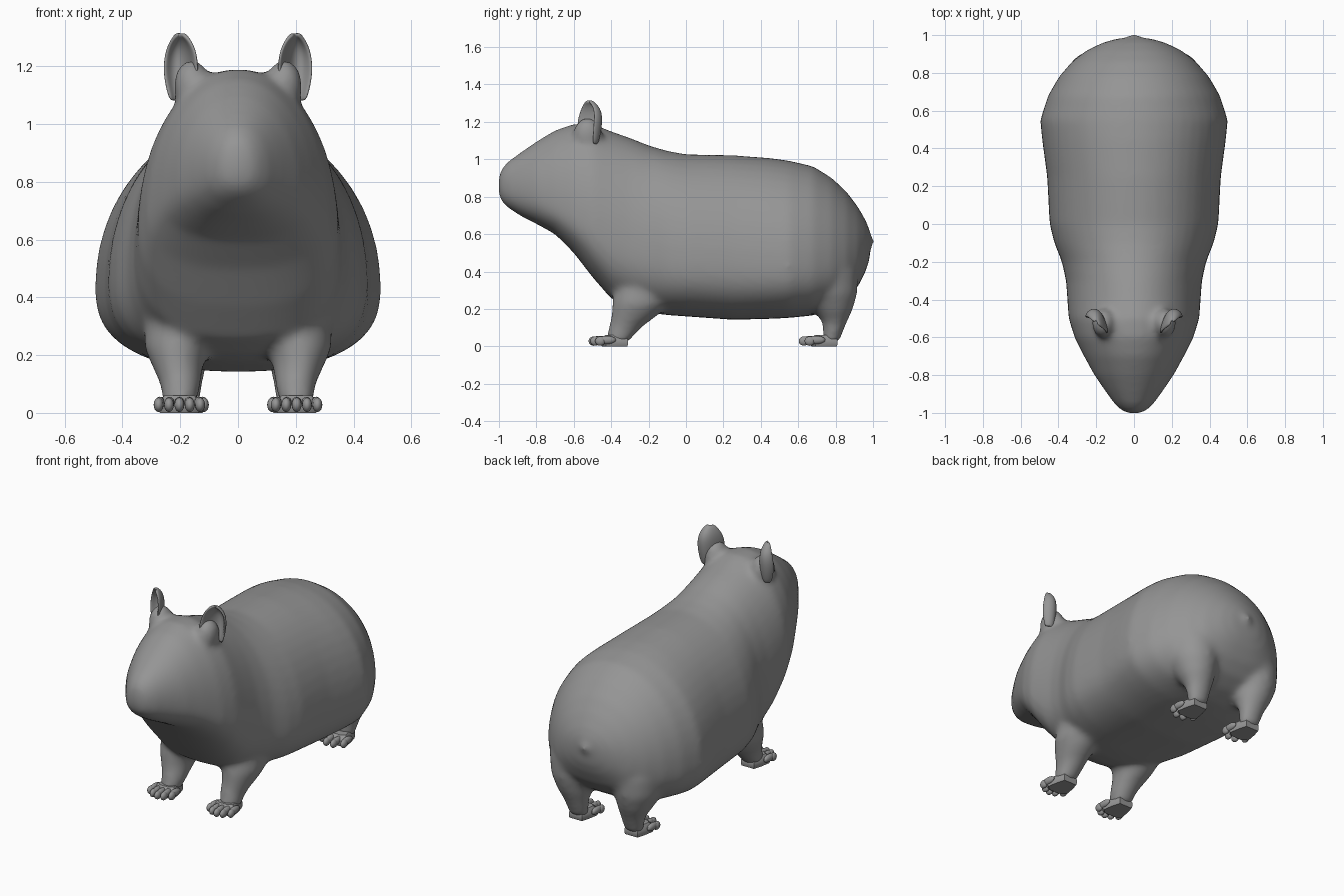
import bpy, bmesh, math
from mathutils import Matrix, Vector

if "Cube" in bpy.data.objects:
    bpy.data.objects.remove(bpy.data.objects["Cube"])

# Dark grey coat
coat = bpy.data.materials.new("dark_grey")
coat.diffuse_color = (.3, .3, .3, 1)
coat.use_nodes = True
coat.node_tree.nodes["Principled BSDF"].inputs["Base Color"].default_value = coat.diffuse_color


def make_object(name, bm):
    bmesh.ops.recalc_face_normals(bm, faces=bm.faces)
    for f in bm.faces:
        f.smooth = True
    me = bpy.data.meshes.new(name)
    bm.to_mesh(me)
    bm.free()
    me.materials.append(coat)
    ob = bpy.data.objects.new(name, me)
    bpy.context.collection.objects.link(ob)
    return ob


def loft(bm, rings):
    loops = [[bm.verts.new(p) for p in ring] for ring in rings]
    n = len(loops[0])
    for a, b in zip(loops, loops[1:]):
        for i in range(n):
            bm.faces.new((a[i], a[(i + 1) % n], b[(i + 1) % n], b[i]))
    bm.faces.new(loops[0][::-1])
    bm.faces.new(loops[-1])


def power(v, e):
    return math.copysign(abs(v) ** e, v)


def body_ring(y, top, bottom, half, mid, n=48):
    # Pear shaped section: round above the widest height, fuller below it
    pts = []
    for i in range(n):
        a = 2 * math.pi * i / n
        c, s = math.cos(a), math.sin(a)
        e = 0.98 if s > 0 else 0.8
        h = top - mid if s > 0 else mid - bottom
        pts.append((half * power(c, e), y, mid + h * power(s, e)))
    return pts


def leg_ring(side, x, y, z, rx, ry, n=20):
    return [(side * x + rx * math.cos(2 * math.pi * i / n),
             y + ry * math.sin(2 * math.pi * i / n), z) for i in range(n)]


def ellipsoid(bm, centre, radii):
    bmesh.ops.create_uvsphere(
        bm, u_segments=16, v_segments=10, radius=1,
        matrix=Matrix.Translation(centre) @ Matrix.Diagonal((*radii, 1)))


# Body and head: y, top, bottom, half width, widest height
stations = [
    (-1.003, .90, .82, .03, .86), (-.987, .95, .775, .066, .855),
    (-.95, .99, .74, .105, .845), (-.88, 1.04, .695, .155, .83),
    (-.8, 1.095, .655, .21, .80), (-.7, 1.155, .60, .265, .745),
    (-.6, 1.19, .50, .315, .69), (-.5, 1.19, .37, .346, .64),
    (-.4, 1.15, .255, .353, .58), (-.3, 1.115, .205, .36, .53),
    (-.2, 1.075, .18, .382, .49), (-.1, 1.045, .167, .422, .46),
    (0, 1.027, .16, .447, .45), (.25, 1.022, .142, .46, .44),
    (.45, 1.007, .147, .487, .43), (.55, .993, .152, .497, .43),
    (.68, .963, .165, .455, .44), (.78, .90, .20, .397, .45),
    (.86, .825, .25, .328, .46), (.92, .745, .32, .25, .48),
    (.96, .675, .40, .165, .52), (.983, .62, .47, .085, .54),
]
bm = bmesh.new()
loft(bm, [body_ring(*s) for s in stations])

# Legs: x, y, z, x radius, y radius
front_leg = [(.205, -.365, .02, .057, .057), (.2, -.35, .06, .064, .075),
             (.2, -.318, .11, .074, .093), (.21, -.272, .17, .092, .127),
             (.212, -.24, .23, .115, .155), (.19, -.22, .34, .13, .16)]
rear_leg = [(.19, .775, .02, .057, .042), (.19, .785, .07, .066, .053),
            (.195, .795, .13, .078, .066), (.205, .785, .19, .105, .105),
            (.215, .757, .28, .14, .16), (.21, .72, .4, .17, .2)]
for side in (1, -1):
    for leg in (front_leg, rear_leg):
        loft(bm, [leg_ring(side, *r) for r in leg])
    # Raised brow under each ear
    ellipsoid(bm, (side * .16, -.525, 1.13), (.065, .08, .095))

# Tail nub
ellipsoid(bm, (0, .966, .56), (.05, .042, .042))
body = make_object("body", bm)
remesh = body.modifiers.new("blend", 'REMESH')
remesh.mode = 'VOXEL'
remesh.voxel_size = .015
remesh.use_smooth_shade = True
smooth = body.modifiers.new("soften", 'SMOOTH')
smooth.factor = .5
smooth.iterations = 18


# Feet: flat sole with a row of rounded toes
def foot(name, side, x, heel, toes):
    bm = bmesh.new()
    outline = [(-.045, 0), (.045, 0), (.06, -.05), (.072, -.12),
               (.04, -.145), (-.04, -.145), (-.072, -.12), (-.06, -.05)]
    rings = []
    for z, k in ((0, .94), (.012, 1), (.035, 1), (.06, .72)):
        rings.append([(side * x + px * k, heel - .06 + (py + .06) * k, z)
                      for px, py in outline])
    loft(bm, rings)
    for i in range(toes):
        t = 2 * i / (toes - 1) - 1
        tip = Vector((side * x + .068 * t, heel - .15 + .035 * t * t, .034))
        ellipsoid(bm, tip, (.017, .05, .022))
        ellipsoid(bm, tip + Vector((.004 * t, -.033, -.006)), (.017, .028, .025))
    ob = make_object(name, bm)
    bpy.context.view_layer.objects.active = ob
    ob.select_set(True)
    bpy.ops.object.shade_smooth_by_angle(angle=math.radians(40))
    ob.select_set(False)


# Ears: cupped shell opening forward and outward
def ear(name, side):
    bm = bmesh.new()
    path = [(.257, -.495), (.238, -.462), (.205, -.452), (.176, -.475),
            (.155, -.52), (.14, -.585)]
    # height, scale, backward shift
    levels = [(1.08, .6, 0), (1.13, .85, 0), (1.18, 1, 0), (1.23, .95, .005),
              (1.27, .75, .005), (1.3, .42, -.005), (1.312, .15, -.012)]
    rows = []
    cx, cy = .2, -.51
    for z, k, dy in levels:
        rows.append([bm.verts.new((side * (cx + (px - cx) * k),
                                   cy + (py - cy) * k + dy, z))
                     for px, py in path])
    for a, b in zip(rows, rows[1:]):
        for i in range(len(path) - 1):
            bm.faces.new((a[i], a[i + 1], b[i + 1], b[i]))
    ob = make_object(name, bm)
    shell = ob.modifiers.new("thickness", 'SOLIDIFY')
    shell.thickness = .016
    shell.offset = 0
    rounding = ob.modifiers.new("round", 'SUBSURF')
    rounding.levels = rounding.render_levels = 2


for side, tag in ((1, "left"), (-1, "right")):
    foot("front_foot_" + tag, side, .203, -.31, 5)
    foot("rear_foot_" + tag, side, .19, .81, 4)
    ear("ear_" + tag, side)
